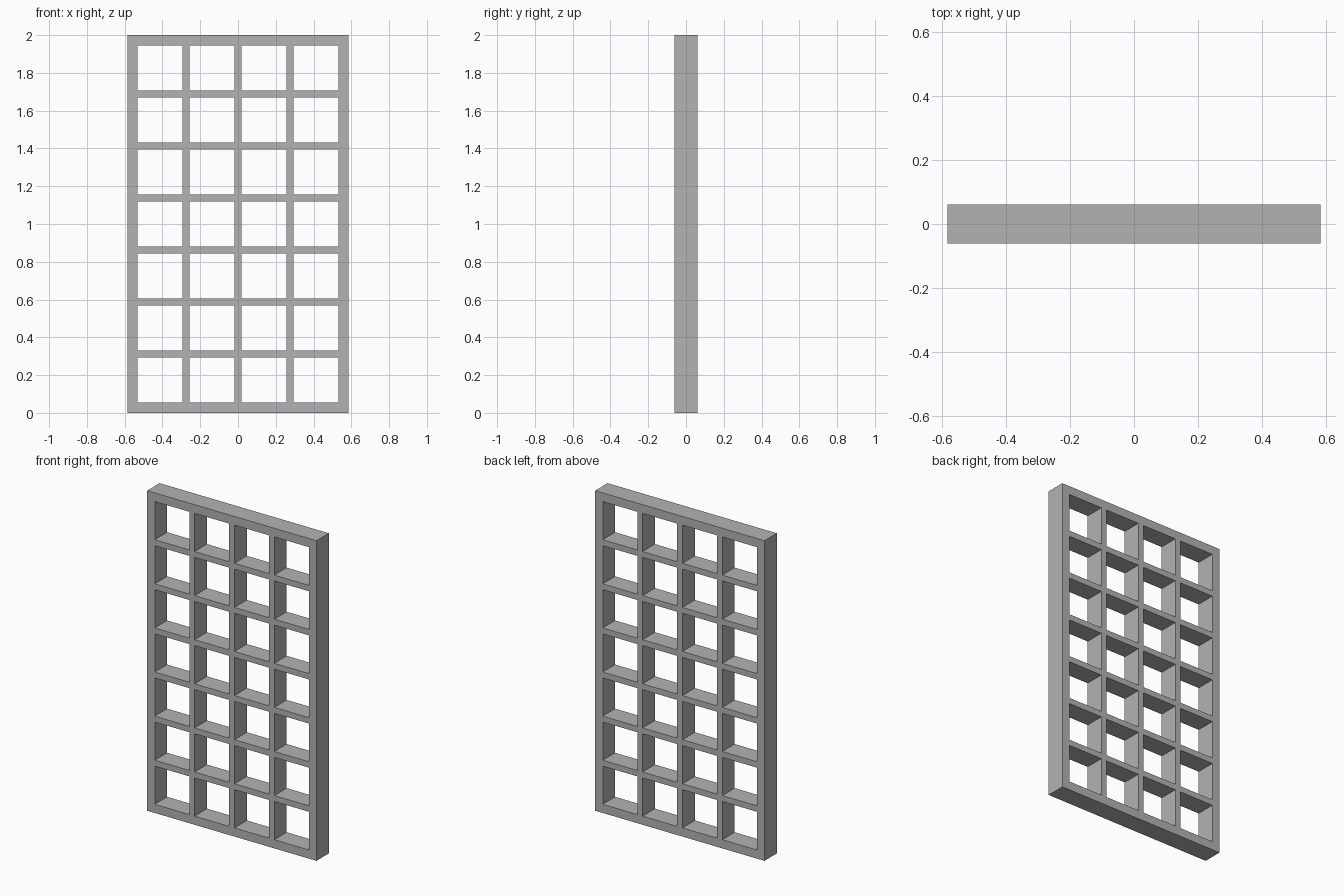
import bpy
import bmesh

cube = bpy.data.objects.get("Cube")
if cube:
    bpy.data.objects.remove(cube, do_unlink=True)

WIDTH, HEIGHT, DEPTH = 1.17, 2.0, 0.122
COLUMNS, ROWS = 4, 7
BAR = 0.037
OPENING = 0.2385

# Single grey material
grey = bpy.data.materials.new("plain grey")
grey.use_nodes = True
colour = (0.45, 0.45, 0.45, 1)
grey.diffuse_color = colour
grey.node_tree.nodes["Principled BSDF"].inputs["Base Color"].default_value = colour


def cut_lines(length, count):
    """Edges of the border, openings and bars along one direction, centred on 0."""
    start = -(count * OPENING + (count - 1) * BAR) / 2
    lines = [-length / 2]
    for i in range(count):
        low = start + i * (OPENING + BAR)
        lines += [low, low + OPENING]
    return lines + [length / 2]


# Lattice face: every grid cell except the openings
xs = cut_lines(WIDTH, COLUMNS)
zs = [z + HEIGHT / 2 for z in cut_lines(HEIGHT, ROWS)]
bm = bmesh.new()
grid = [[bm.verts.new((x, -DEPTH / 2, z)) for z in zs] for x in xs]
for i in range(len(xs) - 1):
    for j in range(len(zs) - 1):
        if i % 2 and j % 2:
            continue
        bm.faces.new((grid[i][j], grid[i + 1][j], grid[i + 1][j + 1], grid[i][j + 1]))

# Thicken the face to the full depth, keeping the front
result = bmesh.ops.extrude_face_region(bm, geom=bm.faces[:], use_keep_orig=True)
moved = [v for v in result["geom"] if isinstance(v, bmesh.types.BMVert)]
bmesh.ops.translate(bm, verts=moved, vec=(0, DEPTH, 0))
bmesh.ops.recalc_face_normals(bm, faces=bm.faces[:])

mesh = bpy.data.meshes.new("lattice_frame")
bm.to_mesh(mesh)
bm.free()
mesh.materials.append(grey)
frame = bpy.data.objects.new("lattice_frame", mesh)
bpy.context.collection.objects.link(frame)
